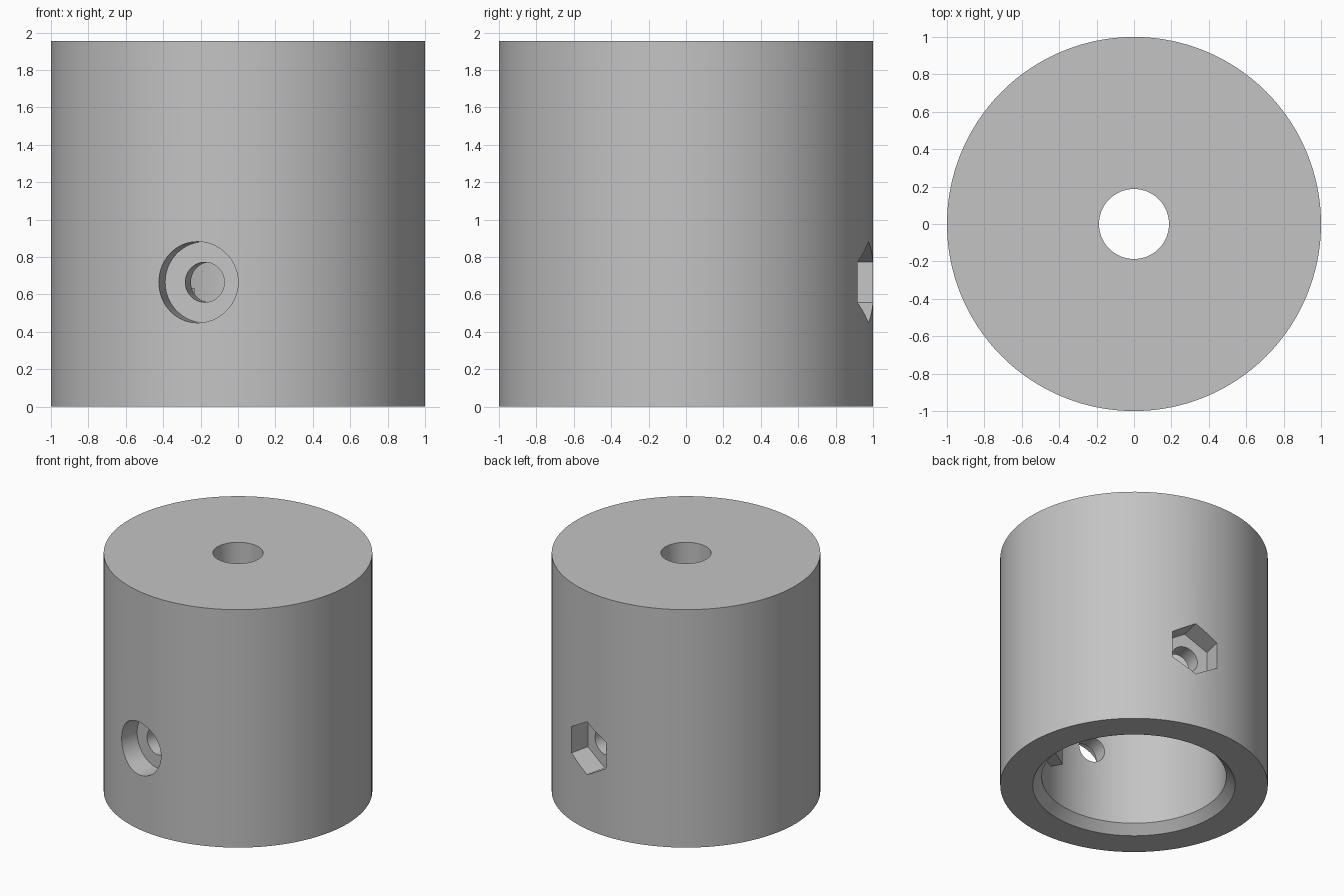
import bpy, bmesh, math
from mathutils import Matrix, Vector

cube = bpy.data.objects.get("Cube")
if cube:
    bpy.data.objects.remove(cube, do_unlink=True)

grey = bpy.data.materials.new("plain_grey")
grey.use_nodes = True
COLOUR = (0.55, 0.55, 0.55, 1)
grey.diffuse_color = COLOUR
grey.node_tree.nodes["Principled BSDF"].inputs["Base Color"].default_value = COLOUR

HEIGHT, BORE, SEGMENTS = 1.955, 0.69, 128
BOLT_Z = 0.665
BOLT_ANGLE = math.radians(77.5)   # direction of the nut pocket, seen from above


def add_object(name, bm):
    bmesh.ops.recalc_face_normals(bm, faces=bm.faces)
    mesh = bpy.data.meshes.new(name)
    bm.to_mesh(mesh)
    bm.free()
    mesh.materials.append(grey)
    obj = bpy.data.objects.new(name, mesh)
    bpy.context.collection.objects.link(obj)
    return obj


def lathe(name, profile):
    """Revolve a closed (radius, height) outline about z."""
    bm = bmesh.new()
    verts = [bm.verts.new((r, 0, z)) for r, z in profile]
    edges = [bm.edges.new((v, verts[i - 1])) for i, v in enumerate(verts)]
    bmesh.ops.spin(bm, geom=verts + edges, cent=(0, 0, 0), axis=(0, 0, 1),
                   angle=math.tau, steps=SEGMENTS, use_duplicate=False)
    bmesh.ops.remove_doubles(bm, verts=bm.verts, dist=1e-4)
    return add_object(name, bm)


def bolt_cutter(name, radius, start, end, sides):
    """Prism along the bolt line, from start to end distance off the centre."""
    bm = bmesh.new()
    bmesh.ops.create_cone(bm, cap_ends=True, segments=sides, radius1=radius,
                          radius2=radius, depth=end - start)
    place = (Matrix.Translation((0, 0, BOLT_Z)) @ Matrix.Rotation(BOLT_ANGLE, 4, "Z")
             @ Matrix.Translation(((start + end) / 2, 0, 0))
             @ Matrix.Rotation(math.pi / 2, 4, "Y")
             @ Matrix.Rotation(math.pi / 2, 4, "Z"))
    bm.transform(place)
    return add_object(name, bm)


# Cap body: outer wall, shaft hole in the top, chamfered bore from below
body = lathe("cap_body", [
    (1, 0), (1, HEIGHT), (0.187, HEIGHT), (0.187, 1.6),
    (BORE, 1.6), (BORE, 0.07), (0.757, 0)])

# Cross bolt hole, round head recess at the front, hexagonal nut pocket behind
cutters = [bolt_cutter("bolt_hole_cutter", 0.107, -1.2, 1.2, 48),
           bolt_cutter("bolt_head_cutter", 0.217, -1.2, -0.82, 64),
           bolt_cutter("nut_pocket_cutter", 0.217, 0.82, 1.2, 6)]
for cutter in cutters:
    mod = body.modifiers.new(cutter.name, "BOOLEAN")
    mod.operation, mod.solver, mod.object = "DIFFERENCE", "EXACT", cutter
bpy.context.view_layer.objects.active = body
body.select_set(True)
for mod in list(body.modifiers):
    bpy.ops.object.modifier_apply(modifier=mod.name)
for cutter in cutters:
    bpy.data.objects.remove(cutter, do_unlink=True)
bpy.ops.object.shade_smooth_by_angle(angle=math.radians(25))

# Two locking lugs inside the bore, 45 degrees round from the bolt line
for i, side in enumerate(("rear", "front")):
    bm = bmesh.new()
    bmesh.ops.create_cube(bm, size=1)
    bmesh.ops.scale(bm, vec=Vector((0.13, 0.2, 0.3)), verts=bm.verts)
    bm.transform(Matrix.Rotation(BOLT_ANGLE + math.pi / 4 + i * math.pi, 4, "Z")
                 @ Matrix.Translation((0.655, 0, 0.485)))
    add_object(side + "_lug", bm)
